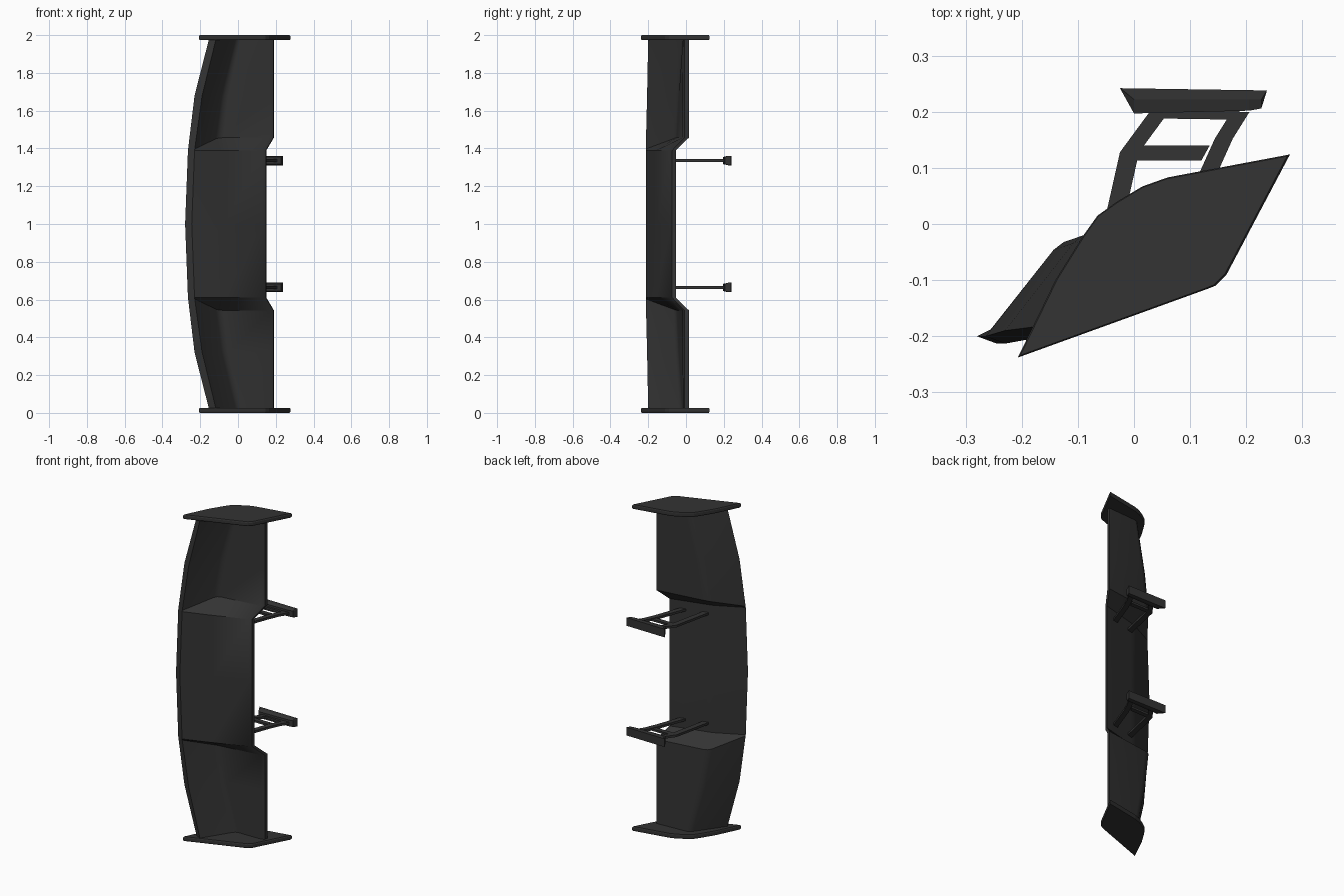
import bpy, bmesh
from mathutils import Vector

cube = bpy.data.objects.get("Cube")
if cube:
    bpy.data.objects.remove(cube, do_unlink=True)

black = bpy.data.materials.new("satin_black")
black.use_nodes = True
colour = (0.033, 0.033, 0.033, 1)
black.diffuse_color = colour
black.node_tree.nodes["Principled BSDF"].inputs["Base Color"].default_value = colour


def skin(name, rings, smooth=None):
    """Skin a list of 3D outlines that share a point count, with end caps."""
    bm = bmesh.new()
    rings = [[bm.verts.new(p) for p in ring] for ring in rings]
    n = len(rings[0])
    for a, b in zip(rings, rings[1:]):
        for i in range(n):
            j = (i + 1) % n
            bm.faces.new((a[i], a[j], b[j], b[i]))
    bm.faces.new(rings[0])
    bm.faces.new(rings[-1])
    bmesh.ops.recalc_face_normals(bm, faces=bm.faces)
    mesh = bpy.data.meshes.new(name)
    bm.to_mesh(mesh)
    bm.free()
    mesh.materials.append(black)
    obj = bpy.data.objects.new(name, mesh)
    bpy.context.collection.objects.link(obj)
    if smooth:
        bpy.ops.object.select_all(action="DESELECT")
        obj.select_set(True)
        bpy.context.view_layer.objects.active = obj
        bpy.ops.object.shade_smooth_by_angle(angle=smooth)
    return obj


def loft(name, sections):
    skin(name, [[(x, y, z) for x, y in pts] for pts, z in sections])


def scaled(pts, s):
    c = sum((Vector(p) for p in pts), Vector((0, 0))) / len(pts)
    return [c + (Vector(p) - c) * s for p in pts]


def slab(name, pts, z, half):
    loft(name, [(pts, z - half), (pts, z + half)])


def strip(name, path, width, z, half):
    """Flat bar of constant width in x that follows a path."""
    left = [(x - width / 2, y) for x, y in path]
    right = [(x + width / 2, y) for x, y in reversed(path)]
    slab(name, left + right, z, half)


def round_crease(a, b, c, reach=.1):
    """Replace corner b by a short arc towards its neighbours."""
    p, q = b.lerp(a, reach), b.lerp(c, reach)
    return [p, (p + q) / 4 + b / 2, q]


# Blade: outline runs thin edge, front crease, nose, back crease, thin edge.
# Each station gives its height and the height where its thin edge sits.
half_span = [
    ([(-.245, -.213), (-.09, -.163), (.13, -.083), (.147, -.073), (.15, -.053),
      (-.08, -.102), (-.28, -.2)], 0, 0),
    ([(-.23, -.213), (-.09, -.166), (.13, -.083), (.147, -.073), (.15, -.053),
      (-.1, -.118), (-.265, -.2)], .39, .39),
    ([(-.229, -.213), (-.105, -.052), (.168, -.018), (.187, -.008), (.19, .015),
      (-.13, -.029), (-.264, -.2)], .457, .397),
    ([(-.19, -.206), (-.075, -.04), (.168, -.018), (.187, -.008), (.19, .015),
      (-.095, -.017), (-.23, -.19)], .68, .68),
    ([(-.115, -.2), (0, -.018), (.168, -.016), (.187, -.007), (.19, .015),
      (-.02, .004), (-.152, -.18)], .985, .985),
]


def station(pts, z, edge_z, side):
    heights = [edge_z] + [z] * 5 + [edge_z]
    p = [Vector((x, y, 1 + side * h)) for (x, y), h in zip(pts, heights)]
    return [p[0], *round_crease(*p[:3]), *p[2:5], *round_crease(*p[4:]), p[6]]


skin("wing_blade", [station(*s, -1) for s in reversed(half_span[1:])]
     + [station(*s, 1) for s in half_span], .55)

# End plates with softened rims
plate = [(-.207, -.238), (.13, -.116), (.145, -.11), (.165, -.09), (.278, .124),
         (.06, .083), (.015, .067), (-.03, .04), (-.065, .015), (-.09, -.02), (-.14, -.1)]
for name, z in (("lower_end_plate", .0135), ("upper_end_plate", 1.9865)):
    loft(name, [(scaled(plate, .98), z - .0135), (plate, z - .007),
                (plate, z + .007), (scaled(plate, .98), z + .0135)])

# Two mounting brackets: a pair of bent arms, cross bars and a tapered foot
foot = [(0, .197), (.205, .202), (.227, .206), (.237, .238), (-.025, .242)]
flare = [(x, max(y, .222)) for x, y in foot]
for side, z in (("lower", .664), ("upper", 1.336)):
    strip(side + "_rear_arm", [(-.06, -.11), (-.03, .03), (-.008, .128), (.045, .2)],
          .034, z, .007)
    strip(side + "_front_arm", [(.07, -.08), (.133, .092), (.16, .152), (.19, .2)],
          .032, z, .007)
    slab(side + "_cross_bar", [(0, .113), (.12, .113), (.135, .14), (.005, .14)], z, .006)
    slab(side + "_top_bar", [(.05, .188), (.18, .186), (.19, .204), (.04, .204)], z, .006)
    loft(side + "_foot", [(flare, z - .025), (foot, z - .019),
                          (foot, z + .019), (flare, z + .025)])
